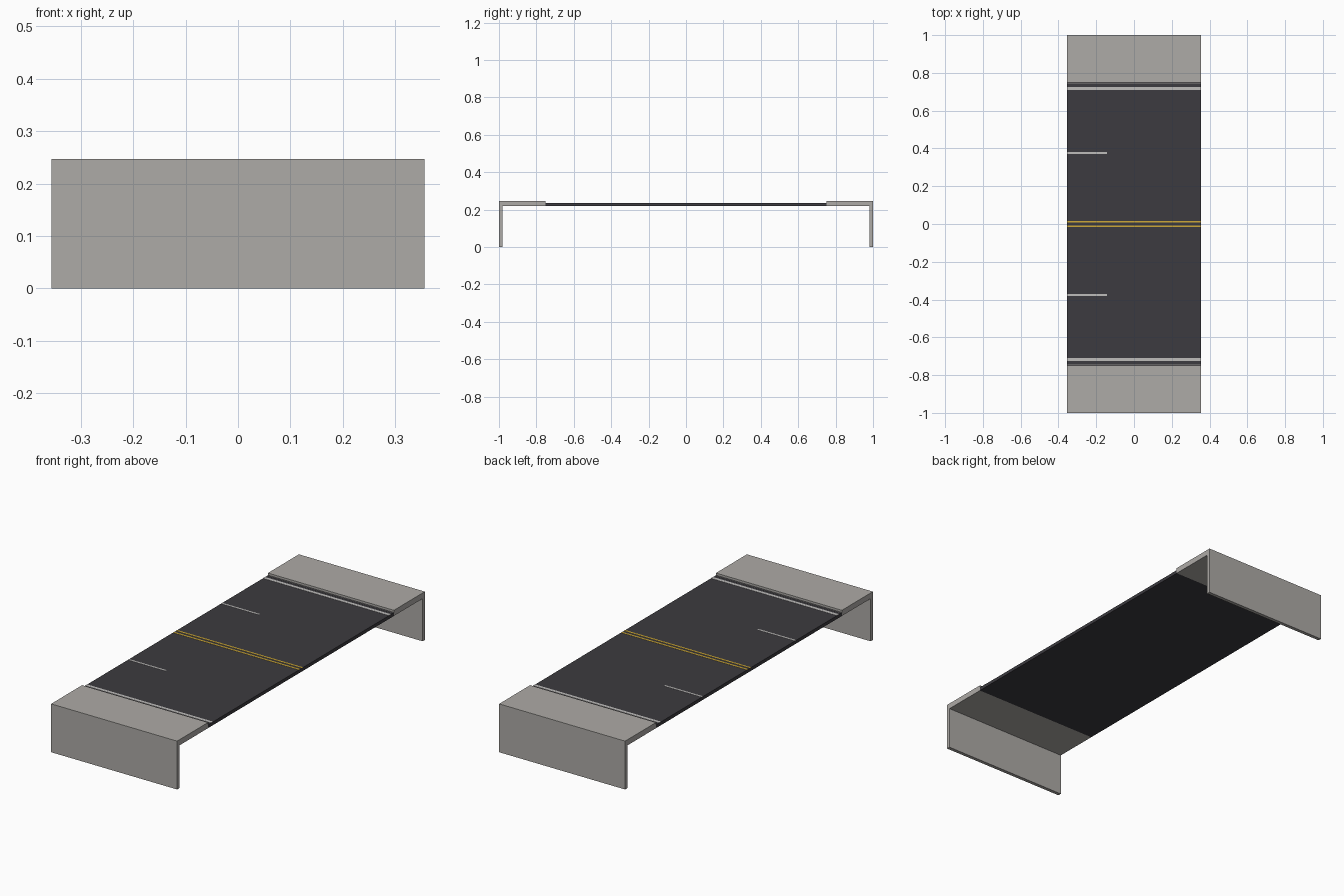
import bpy

cube = bpy.data.objects.get("Cube")
if cube:
    bpy.data.objects.remove(cube, do_unlink=True)


def material(name, color):
    m = bpy.data.materials.new(name)
    m.use_nodes = True
    m.diffuse_color = (*color, 1)
    m.node_tree.nodes["Principled BSDF"].inputs["Base Color"].default_value = (*color, 1)
    return m


concrete = material("concrete", (0.42, 0.405, 0.385))
asphalt = material("asphalt", (0.045, 0.043, 0.05))
gutter_grey = material("gutter grey", (0.13, 0.125, 0.13))
white = material("white paint", (0.52, 0.51, 0.5))
yellow = material("yellow paint", (0.62, 0.4, 0.04))

HALF = 0.356            # half the width of the piece
BOTTOM, ROAD, TOP = 0.218, 0.235, 0.247
CURB = 0.75             # inner edge of each sidewalk
WALL = 0.018            # thickness of the end walls


def prism(name, profile, mat, x0=-HALF, x1=HALF):
    """Extrude a (y, z) profile along x."""
    n = len(profile)
    verts = [(x, y, z) for x in (x0, x1) for y, z in profile]
    faces = [list(range(n))[::-1], list(range(n, 2 * n))]
    faces += [(i, (i + 1) % n, n + (i + 1) % n, n + i) for i in range(n)]
    # Mirrored profiles run the other way round, so flip their faces
    area = sum(a[0] * b[1] - b[0] * a[1]
               for a, b in zip(profile, profile[1:] + profile[:1]))
    if area < 0:
        faces = [tuple(f)[::-1] for f in faces]
    mesh = bpy.data.meshes.new(name)
    mesh.from_pydata(verts, [], faces)
    mesh.materials.append(mat)
    obj = bpy.data.objects.new(name, mesh)
    bpy.context.collection.objects.link(obj)
    return obj


def stripe(name, y, width, mat, x1=HALF):
    """Thin painted plate on the road."""
    a, b = y - width / 2, y + width / 2
    prism(name, [(a, ROAD), (b, ROAD), (b, ROAD + 0.001), (a, ROAD + 0.001)], mat, x1=x1)


# Road slab
prism("road_slab", [(-CURB, BOTTOM), (CURB, BOTTOM), (CURB, ROAD), (-CURB, ROAD)], asphalt)

for side, s in (("front", -1), ("back", 1)):
    # Sidewalk and end wall as one L-shaped section
    section = [(CURB, BOTTOM), (1 - WALL, BOTTOM), (1 - WALL, 0),
               (1, 0), (1, TOP), (CURB, TOP)]
    prism(side + "_sidewalk_and_wall", [(s * y, z) for y, z in section], concrete)
    # Painted markings
    stripe(side + "_gutter", s * (CURB - 0.004), 0.008, gutter_grey)
    stripe(side + "_edge_line", s * 0.718, 0.016, white)
    stripe(side + "_lane_dash", s * 0.376, 0.01, white, x1=-0.143)
    stripe(side + "_centre_line", s * 0.012, 0.01, yellow)
